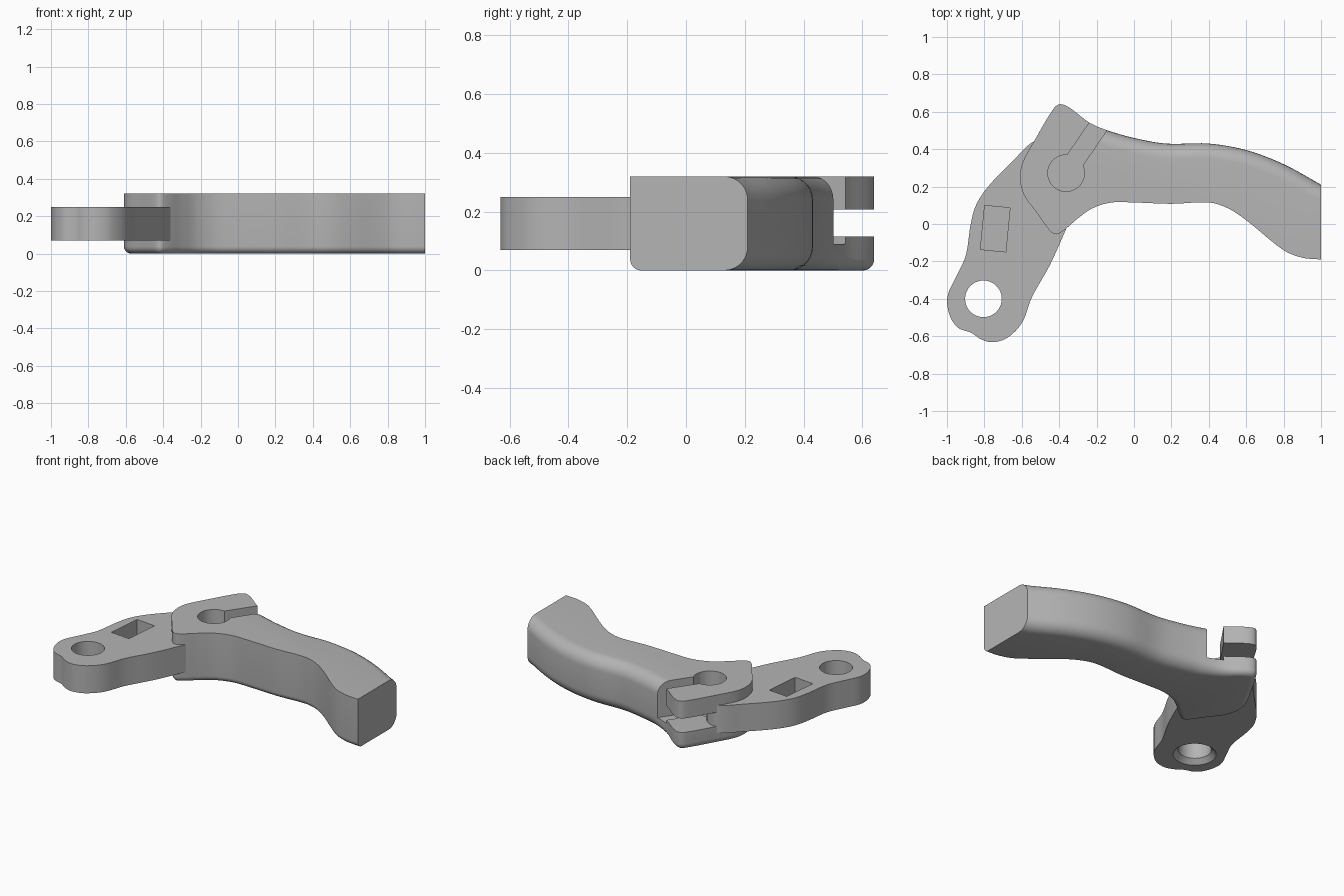
import bpy, bmesh, math
from mathutils import Vector, Matrix

cube = bpy.data.objects.get("Cube")
if cube:
    bpy.data.objects.remove(cube, do_unlink=True)

grey = bpy.data.materials.new("satin grey")
grey.use_nodes = True
grey.diffuse_color = (0.46, 0.46, 0.46, 1)
grey.node_tree.nodes["Principled BSDF"].inputs["Base Color"].default_value = (0.46, 0.46, 0.46, 1)

HEIGHT = 0.32


def spline(points, closed, steps=6):
    """Smooth curve through the given points."""
    pts = [Vector(p) for p in points]
    n = len(pts)
    out = []
    for i in range(n if closed else n - 1):
        if closed:
            a, b, c, d = (pts[(i + k) % n] for k in (-1, 0, 1, 2))
        else:
            a, b, c, d = (pts[min(max(i + k, 0), n - 1)] for k in (-1, 0, 1, 2))
        m1 = (c - a) / ((c - b).length + (b - a).length) * (c - b).length
        m2 = (d - b) / ((d - c).length + (c - b).length) * (c - b).length
        for s in range(steps):
            t = s / steps
            out.append(b * (2*t**3 - 3*t**2 + 1) + m1 * (t**3 - 2*t**2 + t)
                       + c * (3*t**2 - 2*t**3) + m2 * (t**3 - t**2))
    if not closed:
        out.append(pts[-1])
    return out


def stack(name, rings):
    """Skin a stack of rings and cap both ends."""
    bm = bmesh.new()
    rows = [[bm.verts.new(p) for p in ring] for ring in rings]
    n = len(rows[0])
    for low, high in zip(rows, rows[1:]):
        for i in range(n):
            j = (i + 1) % n
            bm.faces.new((low[i], low[j], high[j], high[i]))
    bm.faces.new(rows[0][::-1])
    bm.faces.new(rows[-1])
    bmesh.ops.remove_doubles(bm, verts=bm.verts, dist=1e-5)
    bmesh.ops.recalc_face_normals(bm, faces=bm.faces)
    mesh = bpy.data.meshes.new(name)
    bm.to_mesh(mesh)
    bm.free()
    mesh.materials.append(grey)
    obj = bpy.data.objects.new(name, mesh)
    bpy.context.collection.objects.link(obj)
    return obj


def prism(name, outline, z0, z1):
    return stack(name, [[(p[0], p[1], z) for p in outline] for z in (z0, z1)])


def circle(center, radius, count=40):
    return [(center[0] + radius * math.cos(math.tau * i / count),
             center[1] + radius * math.sin(math.tau * i / count)) for i in range(count)]


def cut(obj, cutter):
    bpy.context.view_layer.objects.active = obj
    mod = obj.modifiers.new("cut", 'BOOLEAN')
    mod.operation = 'DIFFERENCE'
    mod.solver = 'EXACT'
    mod.object = cutter
    bpy.ops.object.modifier_apply(modifier=mod.name)
    bpy.data.objects.remove(cutter, do_unlink=True)


def smooth(obj):
    bpy.ops.object.select_all(action='DESELECT')
    obj.select_set(True)
    bpy.context.view_layer.objects.active = obj
    bpy.ops.object.shade_smooth_by_angle(angle=math.radians(30))


# Handle outline: back edge, fork nose, then front edge
outline = spline([
    (1, .21), (.8, .32), (.6, .395), (.4, .43), (.17, .43), (0, .46), (-.14, .5),
    (-.235, .54), (-.35, .625), (-.4, .64), (-.435, .61), (-.53, .45), (-.595, .33),
    (-.61, .25), (-.59, .16), (-.52, .06), (-.45, -.035), (-.415, -.055), (-.37, -.03),
    (-.3, .03), (-.22, .085), (-.12, .115), (0, .115), (.2, .108), (.4, .115),
    (.5, .085), (.6, .02), (.8, -.14), (.9, -.18), (1, -.19)], False)
count = len(outline)
split = next(i for i, p in enumerate(outline) if p.x < -.19)

# Inward direction and edge roundings for every outline point
inward, low_r, top_r = [], [], []
for i, p in enumerate(outline):
    if i in (0, count - 1):
        inward.append(Vector((0, -1 if i == 0 else 1)))
    else:
        t = (outline[i + 1] - outline[i - 1]).normalized()
        inward.append(Vector((-t.y, t.x)))
    back = i < count // 2
    blend = min(max((p.x + .3) / .2, 0), 1) if back else 0
    low_r.append(.038 + .042 * blend)
    top_r.append(.08 if i < split else 0)

# Handle body built from rounded layers
angles = [math.pi / 2 * k / 7 for k in range(8)]
rings = []
for a in angles:
    rings.append([(*(p + v * r * (1 - math.sin(a))), r * (1 - math.cos(a)))
                  for p, v, r in zip(outline, inward, low_r)])
for a in reversed(angles):
    rings.append([(*(p + v * r * (1 - math.sin(a))), HEIGHT - r * (1 - math.cos(a)))
                  for p, v, r in zip(outline, inward, top_r)])
handle = stack("handle", rings)

# Fork gap, cable slot and blind barrel hole
pivot = Vector((-.363, .272))
along = Vector((.566, .824))
across = Vector((.824, -.566))


def slot_box(u0, u1, v0, v1):
    return [pivot + along * u + across * v
            for u, v in ((u0, v0), (u1, v0), (u1, v1), (u0, v1))]


cut(handle, prism("gap_cutter", slot_box(0, .6, -.6, .05), .115, .207))
cut(handle, prism("slot_cutter", slot_box(0, .5, -.05, .05), .09, .5))
cut(handle, prism("barrel_cutter", circle(pivot, .098), .09, .5))
smooth(handle)

# Link plate reaching into the fork
link = prism("link", spline([
    (-.53, .445), (-.65, .335), (-.78, .2), (-.845, .1), (-.873, 0), (-.9, -.17),
    (-.95, -.28), (-.998, -.39), (-.985, -.49), (-.94, -.555), (-.87, -.582),
    (-.82, -.615), (-.76, -.632), (-.68, -.61), (-.6, -.53), (-.545, -.39),
    (-.45, -.22), (-.36, -.02), (-.3, .12), (-.33, .25), (-.4, .36), (-.46, .43)],
    True), .07, .25)

# Bolt hole with countersink, blind pocket and barrel clearance
bolt = (-.805, -.4)
cut(link, stack("bolt_cutter", [[(*p, z) for p in circle(bolt, r)]
                                for z, r in ((.06, .138), (.1, .098), (.4, .098))]))
turn = Matrix.Rotation(math.radians(-5.5), 2)
pocket = [turn @ Vector((x * .068, y * .118)) + Vector((-.742, -.025))
          for x, y in ((-1, -1), (1, -1), (1, 1), (-1, 1))]
cut(link, prism("pocket_cutter", pocket, .12, .4))
cut(link, prism("clearance_cutter", circle(pivot, .098), .09, .4))
smooth(link)
